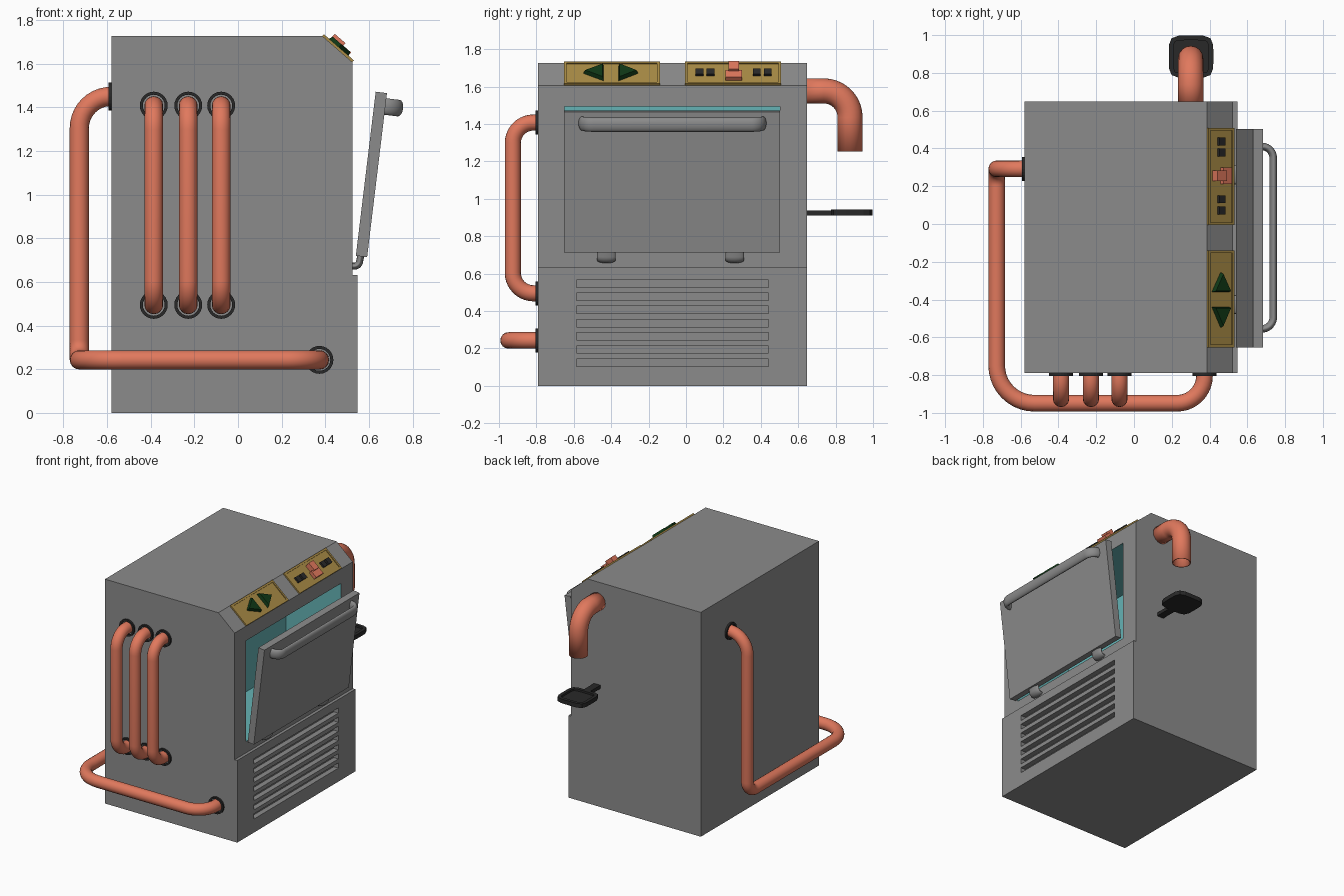
import bpy, bmesh, math
from mathutils import Vector, Matrix

if "Cube" in bpy.data.objects:
    bpy.data.objects.remove(bpy.data.objects["Cube"], do_unlink=True)


def material(name, rgb):
    m = bpy.data.materials.new(name)
    m.use_nodes = True
    m.diffuse_color = (*rgb, 1)
    m.node_tree.nodes["Principled BSDF"].inputs["Base Color"].default_value = (*rgb, 1)
    return m


GREY = material("grey metal", (0.26, 0.26, 0.26))
COPPER = material("copper", (0.75, 0.19, 0.11))
GOLD = material("brass", (0.40, 0.26, 0.06))
GREEN = material("dark green", (0.005, 0.04, 0.008))
BLACK = material("black", (0.022, 0.022, 0.022))
TEAL = material("teal lining", (0.13, 0.45, 0.46))


def finish(name, bm, mats, matrix=Matrix()):
    bmesh.ops.recalc_face_normals(bm, faces=bm.faces)
    mesh = bpy.data.meshes.new(name)
    bm.to_mesh(mesh)
    bm.free()
    for m in mats:
        mesh.materials.append(m)
    ob = bpy.data.objects.new(name, mesh)
    ob.matrix_world = matrix
    bpy.context.collection.objects.link(ob)
    return ob


def add_box(bm, lo, hi, index=0):
    lo, hi = Vector(lo), Vector(hi)
    size = Matrix.Diagonal((*(hi - lo), 1))
    verts = bmesh.ops.create_cube(bm, size=1, matrix=Matrix.Translation((lo + hi) / 2) @ size)["verts"]
    for f in {f for v in verts for f in v.link_faces}:
        f.material_index = index


def box(name, lo, hi, mat, matrix=Matrix()):
    bm = bmesh.new()
    add_box(bm, lo, hi)
    return finish(name, bm, [mat], matrix)


def prism(name, points, direction, mats, matrix=Matrix(), taper=1, inset=0, depth=0):
    """Extrude a flat outline; the far cap may be tapered or recessed."""
    bm = bmesh.new()
    base = bm.faces.new([bm.verts.new(p) for p in points])
    new = bmesh.ops.extrude_face_region(bm, geom=[base], use_keep_orig=True)["geom"]
    cap = next(g for g in new if isinstance(g, bmesh.types.BMFace))
    bmesh.ops.translate(bm, verts=cap.verts, vec=direction)
    mid = cap.calc_center_median()
    for v in cap.verts:
        v.co = mid + (v.co - mid) * taper
    bmesh.ops.recalc_face_normals(bm, faces=bm.faces)
    if inset:
        bmesh.ops.inset_region(bm, faces=[cap], thickness=inset)
        down = Vector(direction).normalized() * -depth
        ring = [e for e in cap.edges]
        walls = bmesh.ops.extrude_face_region(bm, geom=[cap])["geom"]
        bmesh.ops.translate(bm, verts=[g for g in walls if isinstance(g, bmesh.types.BMVert)], vec=down)
        if cap.is_valid:
            bmesh.ops.delete(bm, geom=[cap], context="FACES_ONLY")
    return finish(name, bm, mats, matrix)


def tube(name, corners, bends, r, mat, matrix=Matrix(), wall=0):
    """Round pipe along a path whose inner corners are filleted."""
    pts = [Vector(c) for c in corners]
    path = [pts[0]]
    for a, b, c, rad in zip(pts, pts[1:], pts[2:], bends):
        u, v = (a - b).normalized(), (c - b).normalized()
        half = u.angle(v) / 2
        t = rad / math.tan(half)
        centre = b + (u + v).normalized() * rad / math.sin(half)
        start, end = b + u * t - centre, b + v * t - centre
        sweep = start.angle(end)
        for i in range(11):
            k = i / 10
            path.append(centre + (start * math.sin((1 - k) * sweep) + end * math.sin(k * sweep)) / math.sin(sweep))
    path.append(pts[-1])
    cu = bpy.data.curves.new(name, "CURVE")
    cu.dimensions = "3D"
    cu.bevel_depth, cu.bevel_resolution, cu.use_fill_caps = r, 6, not wall
    sp = cu.splines.new("POLY")
    sp.points.add(len(path) - 1)
    for p, co in zip(sp.points, path):
        p.co = (*co, 1)
    sp.use_smooth = True
    tmp = bpy.data.objects.new(name, cu)
    bpy.context.collection.objects.link(tmp)
    mesh = bpy.data.meshes.new_from_object(tmp.evaluated_get(bpy.context.evaluated_depsgraph_get()))
    bpy.data.objects.remove(tmp)
    mesh.materials.clear()
    mesh.materials.append(mat)
    mesh.set_sharp_from_angle(angle=math.radians(40))
    ob = bpy.data.objects.new(name, mesh)
    ob.matrix_world = matrix
    bpy.context.collection.objects.link(ob)
    if wall:
        mod = ob.modifiers.new("wall", "SOLIDIFY")
        mod.thickness = wall
    return ob


def flange(name, loc, axis):
    """Flat dark ring where a pipe enters the body."""
    bm = bmesh.new()
    n, loops = 24, []
    for r, z in ((0.064, 0), (0.064, 0.014), (0.05, 0.014), (0.05, 0)):
        loops.append([bm.verts.new((r * math.cos(i * math.tau / n), r * math.sin(i * math.tau / n), z))
                      for i in range(n)])
    for a, b in zip(loops, loops[1:] + loops[:1]):
        for i in range(n):
            j = (i + 1) % n
            bm.faces.new((a[i], a[j], b[j], b[i]))
    rot = Vector(axis).to_track_quat("Z", "Y").to_matrix().to_4x4()
    finish(name, bm, [BLACK], Matrix.Translation(loc) @ rot)


def rot_y(x, y, z, angle):
    return Matrix.Translation((x, y, z)) @ Matrix.Rotation(angle, 4, "Y")


# Body: side profile with stepped base and sloped control edge
FRONT, BACK = -0.79, 0.648
profile = [(-0.58, 0), (0.547, 0), (0.547, 0.632), (0.524, 0.632), (0.524, 1.607), (0.386, 1.727), (-0.58, 1.727)]
body = prism("body", [(x, FRONT, z) for x, z in profile], (0, BACK - FRONT, 0), [GREY, TEAL])

# Oven cavity and vent slots cut out of the body
bm = bmesh.new()
add_box(bm, (0.055, -0.65, 0.72), (0.6, 0.503, 1.495), 1)
for i in range(7):
    z = 0.124 + i * 0.0705
    add_box(bm, (0.507, -0.585, z - 0.02), (0.6, 0.44, z + 0.02))
cutter = finish("cutter", bm, [GREY, TEAL])
mod = body.modifiers.new("openings", "BOOLEAN")
mod.operation, mod.solver, mod.object = "DIFFERENCE", "EXACT", cutter
cut = bpy.data.meshes.new_from_object(body.evaluated_get(bpy.context.evaluated_depsgraph_get()))
body.modifiers.clear()
body.data = cut
bpy.data.objects.remove(cutter)

# Door, leaning open, with its handle and hinges
door_frame = rot_y(0.54, 0, 0.72, math.radians(6.9))
box("door", (0, -0.653, 0), (0.052, 0.503, 0.757), GREY, door_frame)
tube("door_handle", [(0.045, -0.555, 0), (0.114, -0.555, 0), (0.114, 0.41, 0), (0.045, 0.41, 0)],
     [0.06, 0.06], 0.02, GREY,
     door_frame @ Matrix.Translation((0, 0, 0.695)) @ Matrix.Diagonal((1, 1, 1.9, 1)))
for name, y in (("front_hinge", -0.426), ("back_hinge", 0.26)):
    tube(name, [(0.51, 0, 0.672), (0.553, 0, 0.672), (0.565, 0, 0.735)], [0.025], 0.016, GREY,
         Matrix.Translation((0, y, 0)) @ Matrix.Diagonal((1, 3.1, 1, 1)))

# Three upright pipes on the front
for i, x in enumerate((-0.386, -0.228, -0.077)):
    tube(f"upright_pipe_{i + 1}", [(x, -0.77, 1.408), (x, -0.926, 1.408), (x, -0.926, 0.495), (x, -0.77, 0.495)],
         [0.11, 0.11], 0.043, COPPER)
    for part, z in (("upper", 1.408), ("lower", 0.495)):
        flange(f"{part}_flange_{i + 1}", (x, FRONT, z), (0, -1, 0))

# Long pipe wrapping from the side round to the front
tube("wrapping_pipe", [(-0.56, 0.292, 1.45), (-0.727, 0.292, 1.45), (-0.727, 0.292, 0.243),
                       (-0.727, -0.949, 0.243), (0.373, -0.949, 0.243), (0.373, -0.77, 0.243)],
     [0.145, 0.09, 0.2, 0.145], 0.044, COPPER)
flange("side_flange", (-0.58, 0.292, 1.45), (-1, 0, 0))
flange("front_flange", (0.373, FRONT, 0.243), (0, -1, 0))

# Open spout and drip tray on the back
tube("spout", [(0.3, 0.63, 1.577), (0.3, 0.877, 1.577), (0.3, 0.877, 1.253)], [0.14], 0.067, COPPER, wall=0.008)
outline = []
for i in range(24):
    c, s = math.cos(i * math.tau / 24), math.sin(i * math.tau / 24)
    k = (abs(c) ** 5 + abs(s) ** 5) ** -0.2
    outline.append((0.302 + 0.118 * c * k, 0.886 + 0.112 * s * k, 0.91))
prism("drip_tray", outline, (0, 0, 0.032), [BLACK], inset=0.025, depth=0.015)
box("tray_arm", (0.275, 0.64, 0.912), (0.33, 0.785, 0.938), BLACK)

# Brass control panels on the sloped edge
slope = rot_y(0.455, 0, 1.667, math.atan2(0.12, 0.138))
for name, lo, hi in (("arrow_panel", -0.653, -0.14), ("button_panel", -0.005, 0.508)):
    prism(name, [(-0.091, lo, -0.004), (0.091, lo, -0.004), (0.091, hi, -0.004), (-0.091, hi, -0.004)],
          (0, 0, 0.015), [GOLD], slope, inset=0.02, depth=0.006)
for name, base, tip in (("front_arrow", -0.44, -0.55), ("back_arrow", -0.36, -0.255)):
    prism(name, [(-0.062, base, 0.003), (0.062, base, 0.003), (0, tip, 0.003)], (0, 0, 0.026), [GREEN], slope, taper=0.85)
for i, y in enumerate((0.072, 0.131, 0.378, 0.437)):
    box(f"button_{i + 1}", (-0.022, y - 0.021, 0.003), (0.022, y + 0.021, 0.02), BLACK, slope)

# Copper rocker switch
box("switch_base", (0, 0.211, 0.003), (0.058, 0.299, 0.03), COPPER, slope)
box("switch_lever", (-0.055, 0.227, 0.003), (0.01, 0.283, 0.045), COPPER, slope)
